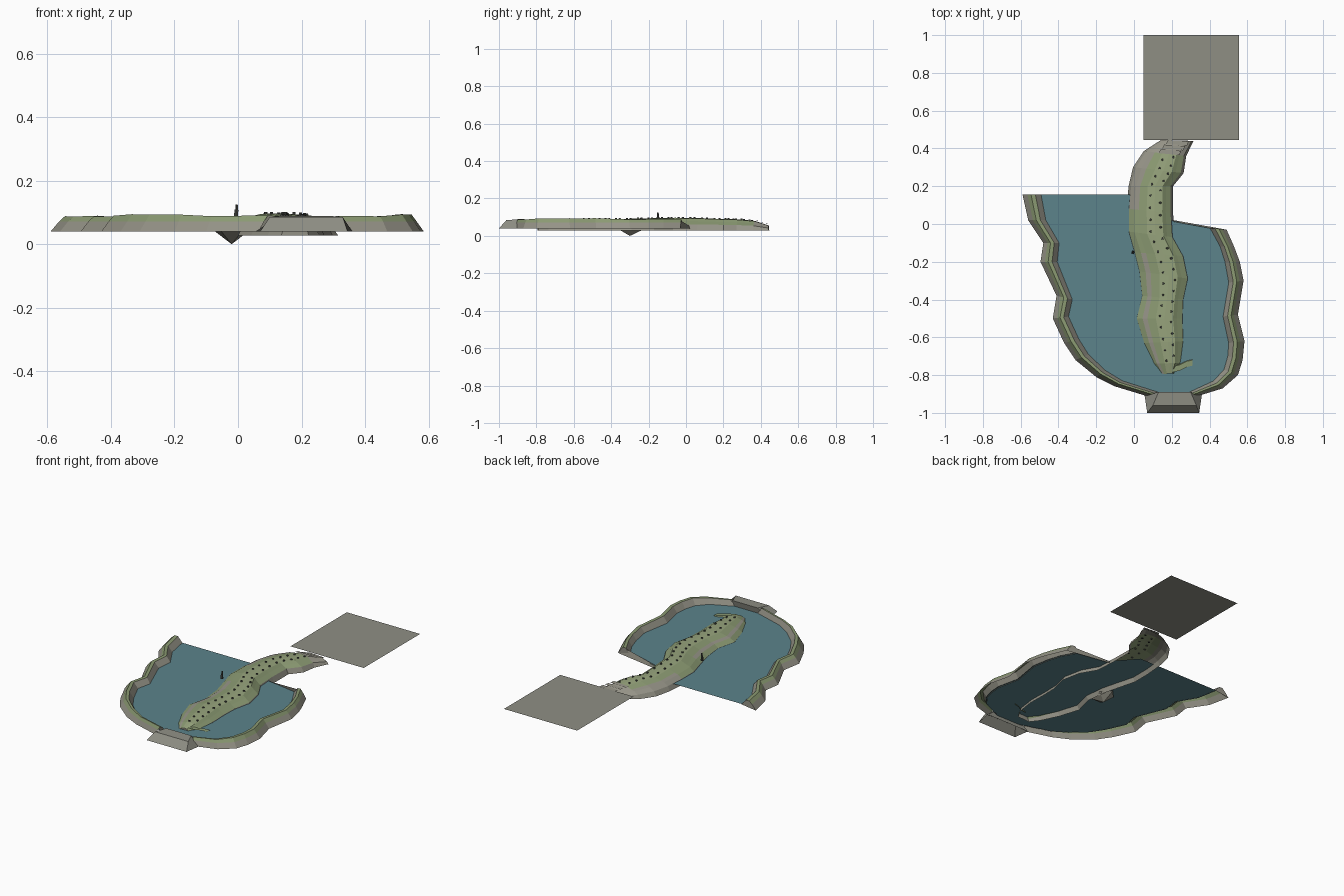
import bpy, bmesh, math, random
from mathutils import Vector

if "Cube" in bpy.data.objects:
    bpy.data.objects.remove(bpy.data.objects["Cube"])

random.seed(4)


def material(name, r, g, b):
    m = bpy.data.materials.new(name)
    m.diffuse_color = tuple((c / 255) ** 2.2 for c in (r, g, b)) + (1,)
    m.use_nodes = True
    m.node_tree.nodes["Principled BSDF"].inputs["Base Color"].default_value = m.diffuse_color
    return m


WATER = material("water_blue", 92, 130, 138)
STONE = material("stone_grey", 148, 146, 134)
GRASS = material("grass_green", 138, 153, 114)
MEADOW = material("light_meadow", 150, 163, 124)
SLAB = material("slab_grey", 141, 141, 131)
DARK = material("dark_post", 72, 74, 70)


def make_object(name, bm, mats):
    mesh = bpy.data.meshes.new(name)
    bm.to_mesh(mesh)
    bm.free()
    for m in mats:
        mesh.materials.append(m)
    ob = bpy.data.objects.new(name, mesh)
    bpy.context.collection.objects.link(ob)
    return ob


def face_sheet(name, points, mat):
    bm = bmesh.new()
    f = bm.faces.new([bm.verts.new(p) for p in points])
    f.normal_update()
    if f.normal.z < 0:
        f.normal_flip()
    return make_object(name, bm, [mat])


def section_point(a, b, t, z):
    return Vector((a[0] + (b[0] - a[0]) * t, a[1] + (b[1] - a[1]) * t, z))


def loft(name, rows, mats, rule, cap_first=False):
    """Skin rows of points; rule(band, centre) gives the material index."""
    bm = bmesh.new()
    vs = [[bm.verts.new(p) for p in row] for row in rows]
    for r0, r1 in zip(vs, vs[1:]):
        for k in range(len(r0) - 1):
            f = bm.faces.new((r0[k], r0[k + 1], r1[k + 1], r1[k]))
            f.material_index = rule(k, f.calc_center_median())
    if cap_first:
        bm.faces.new(vs[0])
    bm.normal_update()
    if sum(f.normal.z * f.calc_area() for f in bm.faces) < 0:
        bmesh.ops.reverse_faces(bm, faces=bm.faces[:])
    return make_object(name, bm, mats)


# Banks: outer edge and inner edge pairs, from the back round to the gate
left_outer = [(-.59, .155), (-.56, .02), (-.48, -.1), (-.495, -.2), (-.41, -.38), (-.43, -.5),
              (-.37, -.63), (-.31, -.72), (-.2, -.81), (-.1, -.86), (.065, -.91)]
left_inner = [(-.49, .155), (-.465, .02), (-.395, -.1), (-.405, -.2), (-.325, -.4), (-.345, -.49),
              (-.29, -.61), (-.24, -.69), (-.15, -.775), (-.06, -.83), (.13, -.89)]
right_outer = [(.49, -.03), (.53, -.12), (.56, -.2), (.58, -.3), (.55, -.48), (.585, -.62),
               (.575, -.72), (.55, -.8), (.47, -.87), (.34, -.91)]
right_inner = [(.40, -.02), (.455, -.12), (.48, -.2), (.5, -.31), (.47, -.49), (.5, -.63),
               (.495, -.7), (.475, -.77), (.42, -.83), (.29, -.89)]
bank_profile = [(0, .04), (.26, .071), (.45, .089), (.68, .088), (1, .053)]


def bank(name, outer, inner):
    rows = []
    for a, b in zip(outer, inner):
        h = random.uniform(-.003, .006)
        rows.append([section_point(a, b, t, z + (h if z > .08 else 0)) for t, z in bank_profile])
    return loft(name, rows, [STONE, GRASS], lambda k, c: 1 if k in (1, 2) else 0, True)


bank("left_bank", left_outer, left_inner)
bank("right_bank", right_outer, right_inner)

# Water sheet, reaching half way under the banks
shore = [section_point(a, b, .9, .055) for a, b in zip(left_outer, left_inner)]
shore += [section_point(a, b, .9, .055) for a, b in reversed(list(zip(right_outer, right_inner)))]
face_sheet("water", shore + [Vector((.2, .018, .055)), Vector((.08, .155, .055))], WATER)

# Sloping retaining wall at the back right
face_sheet("back_wall", [(.2, .022, .04), (.49, -.03, .04), (.42, -.026, .08), (.2, .014, .056)], STONE)

# Gate block: sloped front and sides with a flat top
gate_rows = [[(.055, -.9, .04), (.13, -.89, .088), (.30, -.89, .088), (.36, -.9, .04)],
             [(.07, -1, .04), (.1, -.96, .085), (.33, -.96, .085), (.345, -1, .04)]]
gate = bmesh.new()
b, f = [[gate.verts.new(p) for p in row] for row in gate_rows]
for k in range(3):
    gate.faces.new((f[k], f[k + 1], b[k + 1], b[k]))
gate.faces.new(f)
gate.faces.new(b)
bmesh.ops.recalc_face_normals(gate, faces=gate.faces[:])
make_object("gate_block", gate, [SLAB])

# Paved square behind
face_sheet("paved_square", [(.05, .445, .067), (.555, .445, .067), (.555, 1, .067), (.05, 1, .067)], SLAB)

# Island: left and right shore pairs with the crest height
island = [((.14, -.795), (.22, -.79), .066), ((.10, -.74), (.25, -.735), .08),
          ((.05, -.63), (.265, -.62), .088), ((.01, -.5), (.262, -.5), .09),
          ((.04, -.38), (.265, -.4), .09), ((.025, -.25), (.29, -.29), .092),
          ((0, -.15), (.265, -.17), .095), ((-.03, -.04), (.208, -.07), .097),
          ((-.03, .08), (.2, .06), .095), ((-.02, .2), (.2, .2), .09),
          ((.005, .3), (.255, .27), .088), ((.06, .385), (.27, .36), .08),
          ((.15, .445), (.31, .44), .056)]
island_profile = [(-.04, 0), (.02, .45), (.14, .72), (.24, .8), (.42, .97), (.6, 1),
                  (.78, .96), (.86, .75), (.97, .5), (1.03, 0)]
BASE = .028


def island_rule(k, c):
    if c.y > .385:
        return 0
    if k in (4, 5):
        return 2
    if k in (1, 2):
        shelf = -.2 < c.y < .13
        return 1 if shelf or k == 1 and c.y < -.2 else 0
    return 1 if k in (3, 6, 7) else 0


rows = [[section_point(a, b, t, BASE + (z - BASE) * s) for t, s in island_profile]
        for a, b, z in island]
loft("island", rows, [STONE, GRASS, MEADOW], island_rule, True)

# Ramp at the front tip, a curved strip reaching into the water
ramp_rows = [[Vector((x, y - .015, z)), Vector((x, y + .015, z)), Vector((x, y + .022, .045))]
             for x, y, z in [(.2, -.77, .07), (.24, -.762, .066), (.28, -.742, .063), (.31, -.735, .06)]]
loft("front_ramp", ramp_rows, [GRASS], lambda k, c: 0)

# Low steps at the back end of the island
for i in range(3):
    y = .375 + i * .025
    x = .13 + i * .02
    face_sheet(f"back_step_{i + 1}", [(x, y, .082 - i * .008), (x + .11, y - .01, .082 - i * .008),
                                      (x + .12, y + .012, .08 - i * .008), (x + .01, y + .02, .08 - i * .008)],
               STONE)

# Two rows of small posts along the crest
posts = bmesh.new()
for t, shift in ((.5, .25), (.73, .7)):
    for i in range(1, len(island) - 2):
        for step in (0, .5):
            u = (step + shift * .5)
            a0, b0, z0 = island[i]
            a1, b1, z1 = island[i + 1]
            p = section_point(a0, b0, t, z0).lerp(section_point(a1, b1, t, z1), u)
            made = bmesh.ops.create_cone(posts, cap_ends=True, segments=6, radius1=.007,
                                         radius2=.005, depth=.01)
            bmesh.ops.translate(posts, vec=p, verts=made["verts"])
make_object("crest_posts", posts, [DARK])

# Standing pillar on the left shelf
pillar = bmesh.new()
for dx, dz, r, h in ((0, .094, .009, .03), (.002, .114, .006, .022)):
    made = bmesh.ops.create_cone(pillar, cap_ends=True, segments=6, radius1=r, radius2=r * .6, depth=h)
    bmesh.ops.translate(pillar, vec=(-.006 + dx, -.15, dz), verts=made["verts"])
make_object("shelf_pillar", pillar, [DARK])

# Pointed rock under the water beside the island
rock = bmesh.new()
bmesh.ops.create_cone(rock, cap_ends=True, segments=5, radius1=.003, radius2=1, depth=1)
for v in rock.verts:
    v.co = Vector((-.02 + v.co.x * .055, -.3 + v.co.y * .085, (v.co.z + .5) * .04))
make_object("sunken_rock", rock, [STONE])
